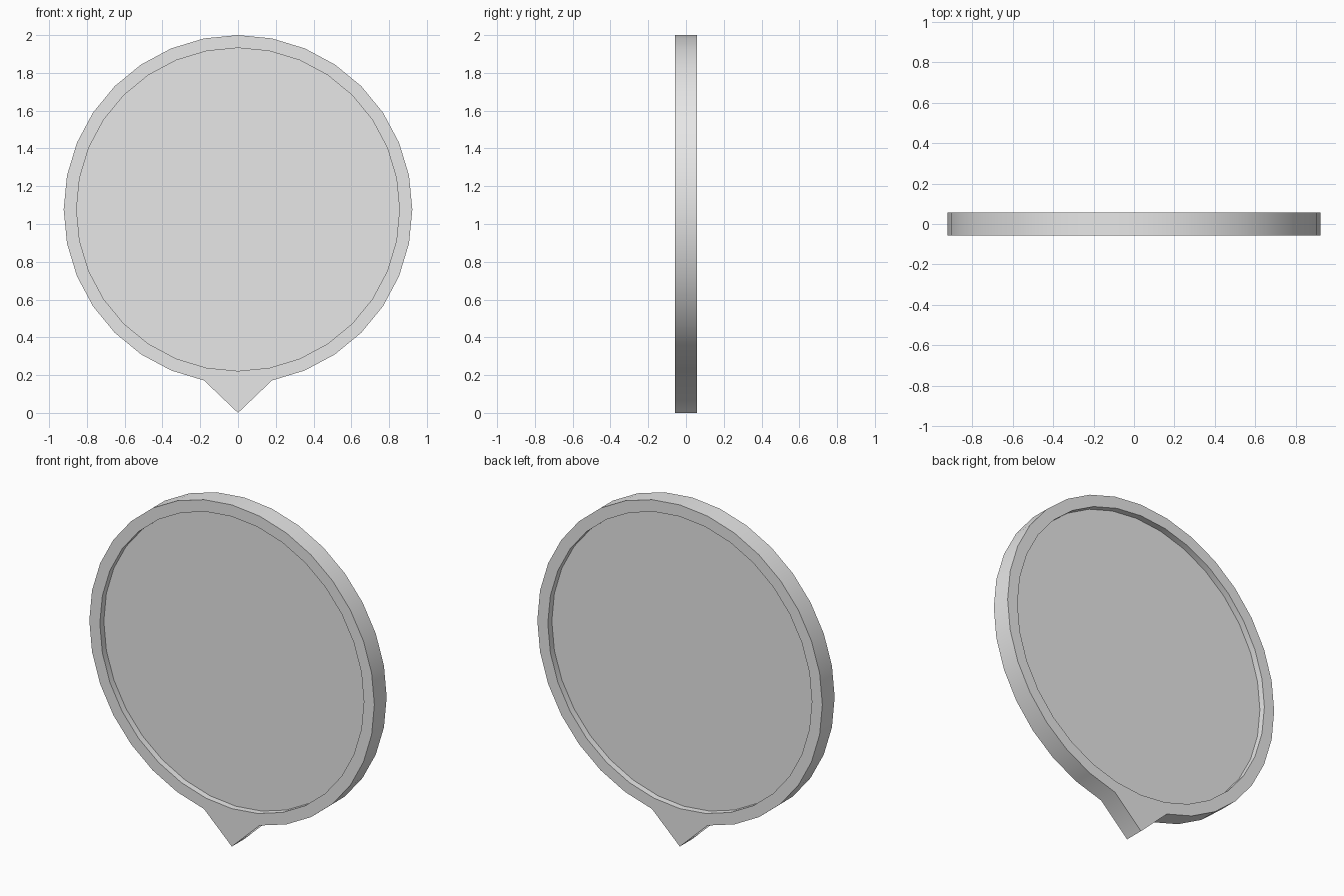
import bpy, bmesh, math

cube = bpy.data.objects.get("Cube")
if cube:
    bpy.data.objects.remove(cube, do_unlink=True)

SIDES = 32
CENTRE_Z = 1.077
OUTER_R, INNER_R = 0.923, 0.855
HALF_DEPTH = 0.057      # half thickness of the rim
HALF_PANEL = 0.02       # half thickness of the recessed disc

grey = bpy.data.materials.new("light grey")
grey.use_nodes = True
colour = (0.8, 0.8, 0.8, 1.0)
grey.diffuse_color = colour
grey.node_tree.nodes["Principled BSDF"].inputs["Base Color"].default_value = colour

bm = bmesh.new()


def ring(radius, y, pointed=False):
    """Loop of vertices around the y axis; a pointed one has its lowest vertex pulled to the ground."""
    verts = []
    for i in range(SIDES):
        a = 2 * math.pi * i / SIDES
        z = CENTRE_Z + radius * math.cos(a)
        if pointed and i == SIDES // 2:
            z = 0.0
        verts.append(bm.verts.new((radius * math.sin(a), y, z)))
    return verts


# Cross-section from the front recess, over the rim, to the back recess
section = [
    (INNER_R, -HALF_PANEL, False),
    (INNER_R, -HALF_DEPTH, False),
    (OUTER_R, -HALF_DEPTH, True),
    (OUTER_R, HALF_DEPTH, True),
    (INNER_R, HALF_DEPTH, False),
    (INNER_R, HALF_PANEL, False),
]
loops = [ring(*s) for s in section]

# Rim with its pointer
for a, b in zip(loops, loops[1:]):
    for i in range(SIDES):
        j = (i + 1) % SIDES
        bm.faces.new((a[i], a[j], b[j], b[i]))

# Recessed disc, front and back
bm.faces.new(loops[0])
bm.faces.new(loops[-1])
bmesh.ops.recalc_face_normals(bm, faces=bm.faces)

mesh = bpy.data.meshes.new("round_sign_with_pointer")
bm.to_mesh(mesh)
bm.free()
mesh.materials.append(grey)
sign = bpy.data.objects.new("round_sign_with_pointer", mesh)
bpy.context.collection.objects.link(sign)

# Smooth curved walls, sharp rim edges
bpy.ops.object.select_all(action="DESELECT")
sign.select_set(True)
bpy.context.view_layer.objects.active = sign
bpy.ops.object.shade_smooth_by_angle(angle=math.radians(30))
